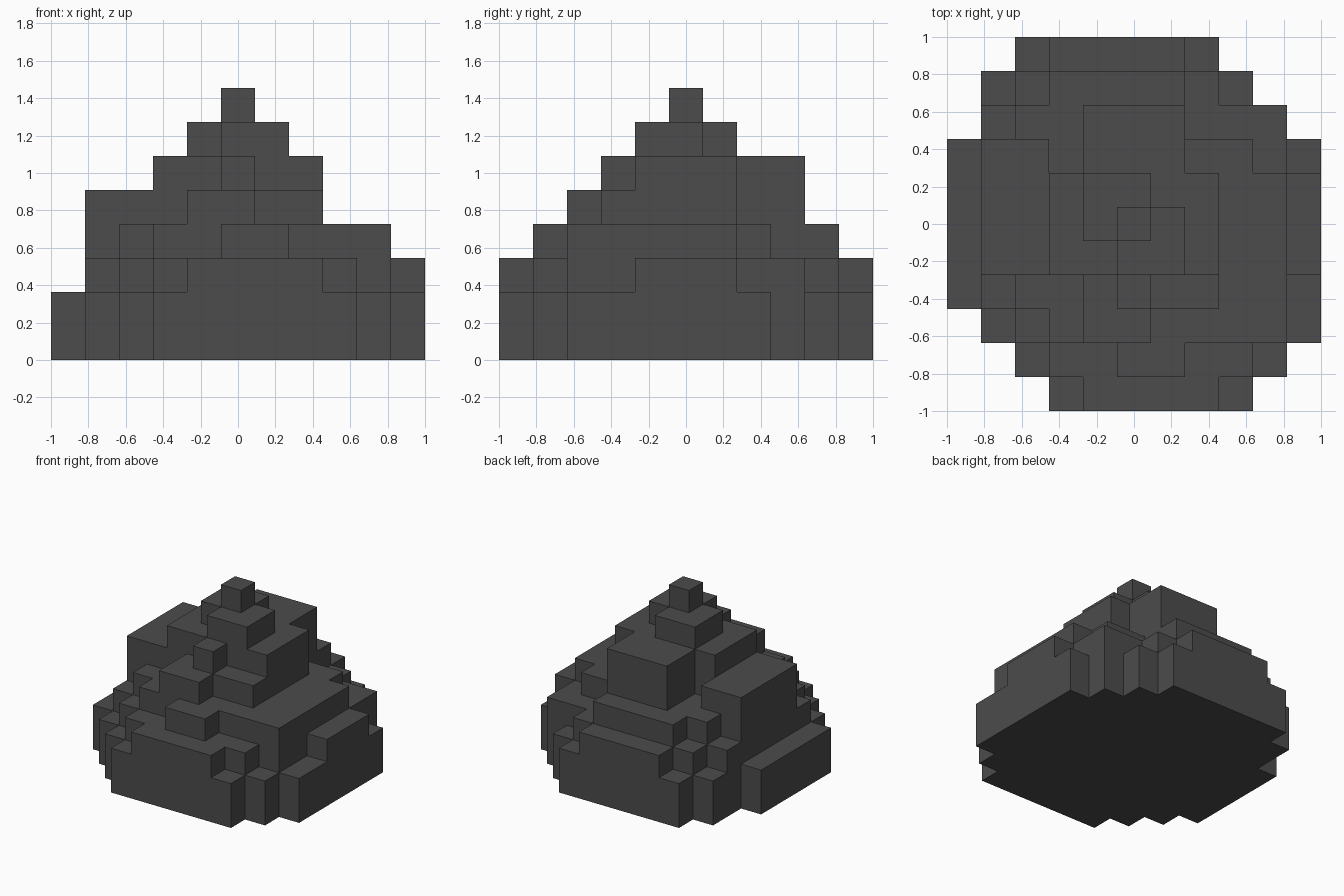
import bpy, bmesh

if "Cube" in bpy.data.objects:
    bpy.data.objects.remove(bpy.data.objects["Cube"])

N = 11                # cells across the base
CELL = 2 / N          # edge of one cube

stone = bpy.data.materials.new("dark_grey")
stone.diffuse_color = (0.072, 0.072, 0.072, 1)
stone.use_nodes = True
stone.node_tree.nodes["Principled BSDF"].inputs["Base Color"].default_value = stone.diffuse_color

# Each terrace: name, bottom level, top level, rectangles (x0, x1, y0, y1) in cells
TIERS = [
    ("base_terrace", 0, 2, [(0, 11, 3, 8), (1, 11, 2, 4), (1, 10, 7, 9), (1, 9, 8, 10),
                            (2, 8, 9, 11), (2, 10, 1, 3), (3, 9, 0, 2)]),
    ("second_terrace", 2, 3, [(1, 10, 3, 9), (1, 11, 4, 7), (2, 8, 9, 10), (3, 7, 10, 11),
                              (2, 10, 2, 3), (3, 9, 1, 2), (4, 8, 0, 1)]),
    ("third_terrace", 3, 4, [(1, 10, 4, 7), (1, 9, 7, 8), (2, 7, 8, 9), (3, 7, 9, 10),
                             (2, 10, 3, 4), (3, 10, 2, 3), (5, 7, 1, 2)]),
    ("fourth_terrace", 4, 5, [(1, 8, 4, 7), (1, 3, 7, 8), (4, 7, 7, 9), (4, 8, 3, 4),
                              (4, 6, 2, 3)]),
    ("fifth_terrace", 5, 6, [(3, 8, 4, 7), (4, 7, 7, 9), (5, 6, 3, 4)]),
    ("upper_terrace", 6, 7, [(4, 6, 5, 7), (5, 7, 4, 6)]),
    ("peak_cube", 7, 8, [(5, 6, 5, 6)]),
]


def cells_of(rects):
    return {(i, j) for x0, x1, y0, y1 in rects
            for i in range(x0, x1) for j in range(y0, y1)}


def build_tier(name, low, high, cells, covered):
    """Outer walls plus the part of the top not covered by the next terrace."""
    bm = bmesh.new()

    def face(*corners):
        bm.faces.new([bm.verts.new(((x - N / 2) * CELL, (y - N / 2) * CELL, z * CELL))
                      for x, y, z in corners])

    def wall(ax, ay, bx, by):
        face((ax, ay, low), (bx, by, low), (bx, by, high), (ax, ay, high))

    for i, j in sorted(cells):
        if (i, j) not in covered:
            face((i, j, high), (i + 1, j, high), (i + 1, j + 1, high), (i, j + 1, high))
        if low == 0:
            face((i, j, 0), (i, j + 1, 0), (i + 1, j + 1, 0), (i + 1, j, 0))
        if (i, j - 1) not in cells:
            wall(i, j, i + 1, j)
        if (i + 1, j) not in cells:
            wall(i + 1, j, i + 1, j + 1)
        if (i, j + 1) not in cells:
            wall(i + 1, j + 1, i, j + 1)
        if (i - 1, j) not in cells:
            wall(i, j + 1, i, j)

    bmesh.ops.remove_doubles(bm, verts=bm.verts, dist=1e-4)
    mesh = bpy.data.meshes.new(name)
    bm.to_mesh(mesh)
    bm.free()
    mesh.materials.append(stone)
    bpy.context.collection.objects.link(bpy.data.objects.new(name, mesh))


# Stack the terraces
layers = [cells_of(t[3]) for t in TIERS] + [set()]
for n, (name, low, high, _) in enumerate(TIERS):
    build_tier(name, low, high, layers[n], layers[n + 1])
